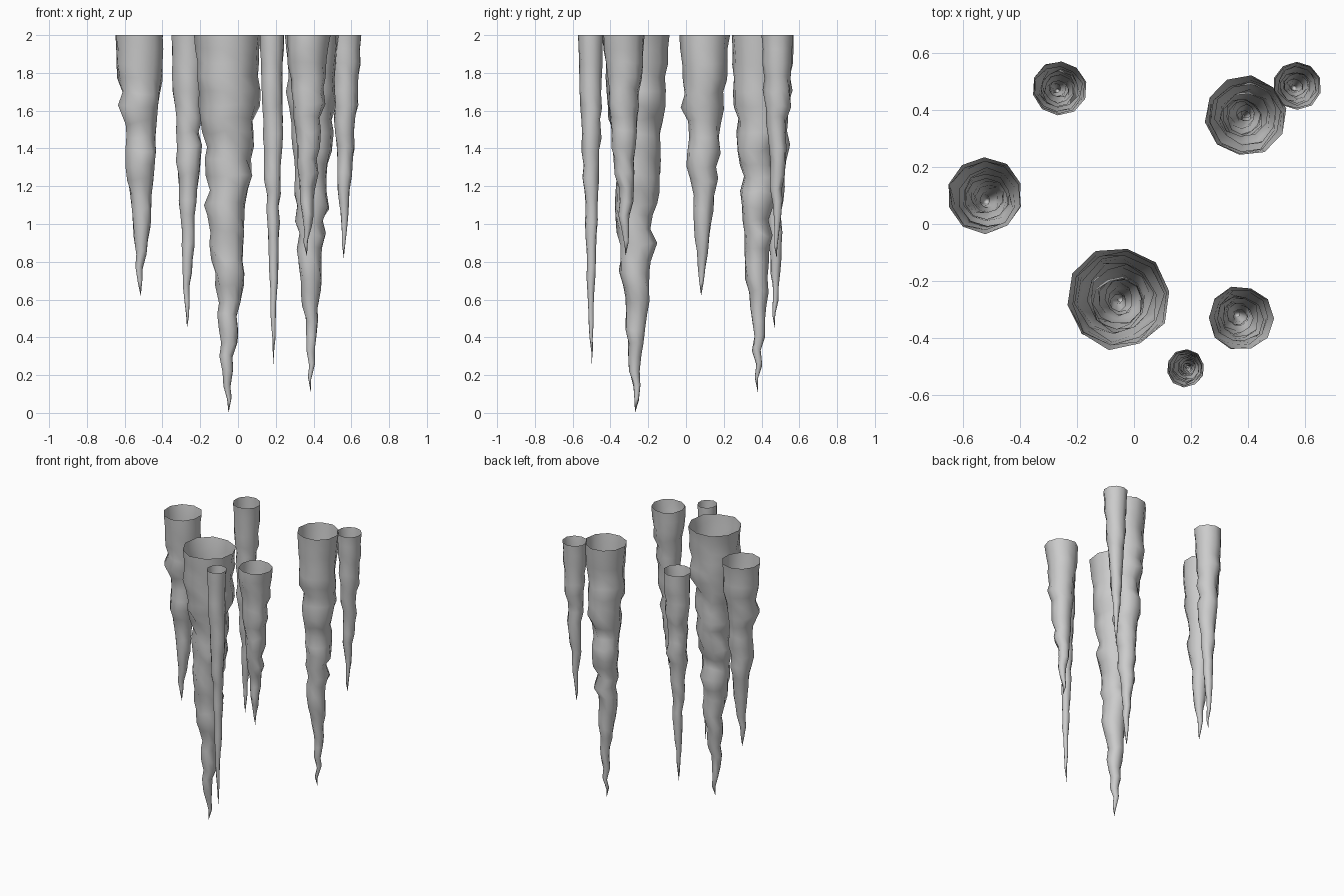
import bpy, bmesh, math, random

cube = bpy.data.objects.get("Cube")
if cube:
    bpy.data.objects.remove(cube, do_unlink=True)

ice = bpy.data.materials.new("ice_grey")
ice.use_nodes = True
colour = (0.6, 0.6, 0.6, 1)
ice.diffuse_color = colour
ice.node_tree.nodes["Principled BSDF"].inputs["Base Color"].default_value = colour


def icicle(name, top, radius, tip, seed, sides=10, step=0.075):
    """Open-topped, lumpy cone hanging from z = 2 down to its tip."""
    rng = random.Random(seed)
    rings = round((2 - tip[2]) / step)
    bm = bmesh.new()
    previous = None
    spin = rng.random()
    for i in range(rings):
        t = i / rings
        rough = min(1, t * 4)  # smooth at the root, lumpy further down
        r = radius * (1 - t) ** 0.85 * (1 + rough * rng.uniform(-0.1, 0.1))
        drift = radius * 0.07 * rough
        cx = top[0] + (tip[0] - top[0]) * t + rng.uniform(-drift, drift)
        cy = top[1] + (tip[1] - top[1]) * t + rng.uniform(-drift, drift)
        ring = []
        for k in range(sides):
            a = math.tau * k / sides + spin
            rr = r * (1 + (0.03 + 0.06 * rough) * rng.uniform(-1, 1))
            z = 2 - (2 - tip[2]) * t + rough * rng.uniform(-0.2, 0.2) * step
            ring.append(bm.verts.new((cx + rr * math.cos(a), cy + rr * math.sin(a), z)))
        if previous:
            for k in range(sides):
                n = (k + 1) % sides
                bm.faces.new((previous[k], ring[k], ring[n], previous[n]))
        previous = ring
    # Pointed end
    point = bm.verts.new(tip)
    for k in range(sides):
        bm.faces.new((previous[k], point, previous[(k + 1) % sides]))
    for face in bm.faces:
        face.smooth = True
    mesh = bpy.data.meshes.new(name)
    bm.to_mesh(mesh)
    bm.free()
    mesh.materials.append(ice)
    bpy.context.collection.objects.link(bpy.data.objects.new(name, mesh))


# Name, root centre, root radius, tip
icicle("icicle_front_large", (-0.055, -0.26), 0.18, (-0.05, -0.27, 0), 1)
icicle("icicle_right", (-0.522, 0.1), 0.132, (-0.515, 0.08, 0.62), 2)
icicle("icicle_back_right", (-0.26, 0.475), 0.095, (-0.27, 0.47, 0.45), 3)
icicle("icicle_front_thin", (0.18, -0.505), 0.066, (0.19, -0.5, 0.25), 4)
icicle("icicle_front_left", (0.375, -0.33), 0.113, (0.365, -0.32, 0.83), 5)
icicle("icicle_back_large", (0.39, 0.38), 0.142, (0.385, 0.38, 0.11), 6)
icicle("icicle_back_left", (0.57, 0.485), 0.085, (0.56, 0.48, 0.82), 7)
